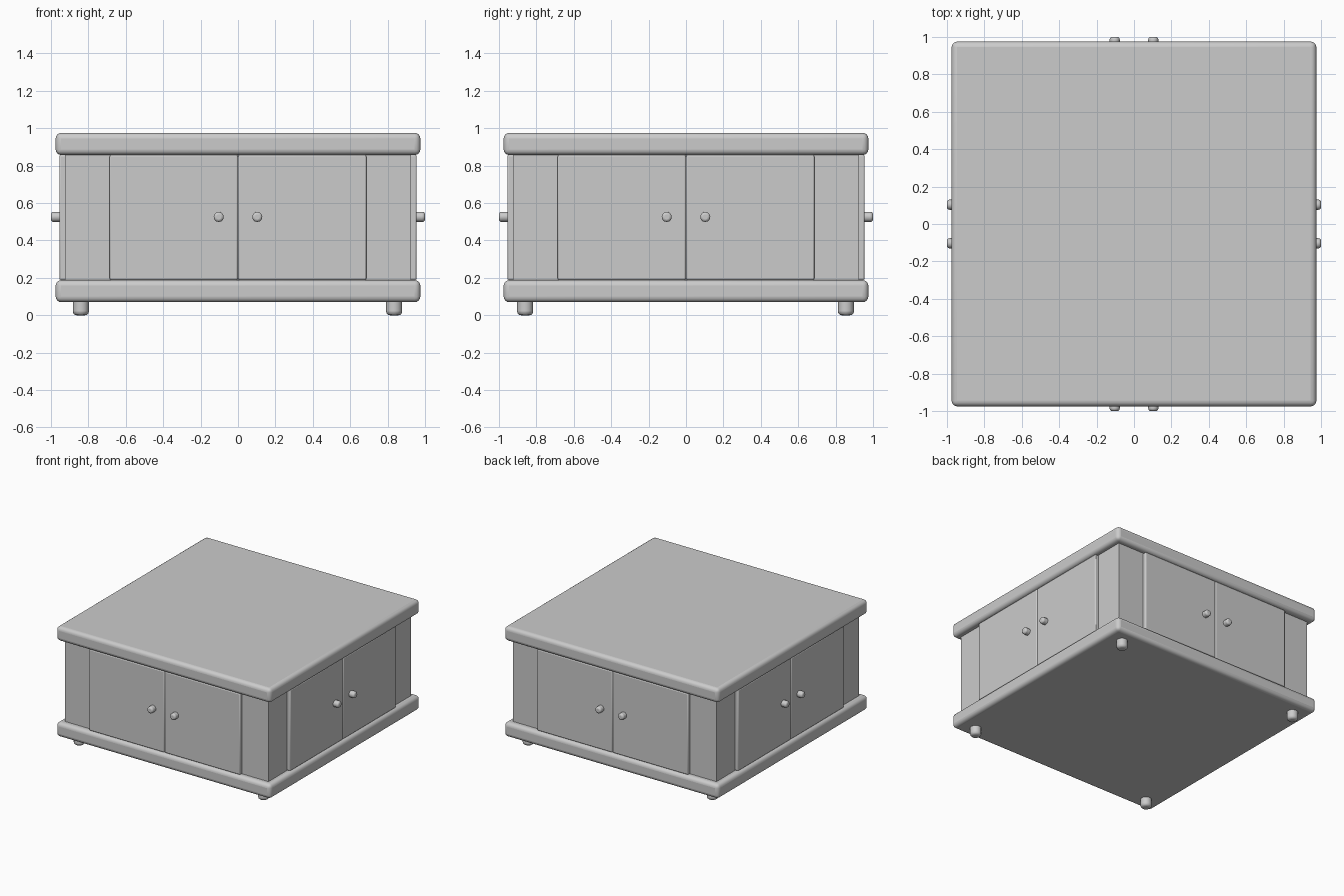
import bpy, bmesh
from math import radians, pi
from mathutils import Matrix, Vector

cube = bpy.data.objects.get("Cube")
if cube:
    bpy.data.objects.remove(cube, do_unlink=True)

grey = bpy.data.materials.new("plain grey")
grey.use_nodes = True
COLOUR = (0.6, 0.6, 0.6, 1)
grey.diffuse_color = COLOUR
grey.node_tree.nodes["Principled BSDF"].inputs["Base Color"].default_value = COLOUR


def finish(name, bm, bevel, segments):
    """Turn a bmesh into a smooth-shaded object with rounded edges."""
    mesh = bpy.data.meshes.new(name)
    bm.to_mesh(mesh)
    bm.free()
    mesh.materials.append(grey)
    obj = bpy.data.objects.new(name, mesh)
    bpy.context.collection.objects.link(obj)
    bpy.ops.object.select_all(action="DESELECT")
    obj.select_set(True)
    bpy.context.view_layer.objects.active = obj
    if bevel:
        mod = obj.modifiers.new("rounding", "BEVEL")
        mod.width, mod.segments = bevel, segments
        mod.limit_method, mod.angle_limit = "ANGLE", radians(50)
    bpy.ops.object.shade_smooth_by_angle(angle=radians(40))
    return obj


def box(name, low, high, bevel=0, segments=3, turn=0):
    low, high = Vector(low), Vector(high)
    bm = bmesh.new()
    bmesh.ops.create_cube(bm, size=1)
    bmesh.ops.scale(bm, vec=high - low, verts=bm.verts)
    bmesh.ops.translate(bm, vec=(low + high) / 2, verts=bm.verts)
    bm.transform(Matrix.Rotation(turn, 4, "Z"))
    return finish(name, bm, bevel, segments)


def peg(name, radius, depth, matrix, bevel):
    bm = bmesh.new()
    bmesh.ops.create_cone(bm, cap_ends=True, segments=12, radius1=radius,
                          radius2=radius, depth=depth, matrix=matrix)
    return finish(name, bm, bevel, 3)


# Slabs and cabinet body
SLAB, BODY = 0.975, 0.925
for name, z in (("base_slab", 0.07), ("top_slab", 0.857)):
    box(name, (-SLAB, -SLAB, z), (SLAB, SLAB, z + 0.118), 0.03, 4)
box("cabinet_body", (-BODY, -BODY, 0.15), (BODY, BODY, 0.9))

# A pair of doors with round knobs on each of the four sides
for side, label in enumerate(("front", "left", "back", "right")):
    turn = side * pi / 2
    spin = Matrix.Rotation(turn, 4, "Z")
    for s, hand in ((-1, "a"), (1, "b")):
        x0, x1 = sorted((0.001 * s, 0.686 * s))
        box(f"{label}_door_{hand}", (x0, -0.955, 0.189), (x1, -0.9, 0.857),
            0.008, 2, turn)
        place = (spin @ Matrix.Translation((0.103 * s, -0.97, 0.526))
                 @ Matrix.Rotation(pi / 2, 4, "X"))
        peg(f"{label}_knob_{hand}", 0.027, 0.06, place, 0.013)

# Feet
for x, xs in ((-0.84, "right"), (0.835, "left")):
    for y, ys in ((-0.86, "front"), (0.855, "back")):
        peg(f"{ys}_{xs}_foot", 0.043, 0.1,
            Matrix.Translation((x, y, 0.05)), 0.02)
